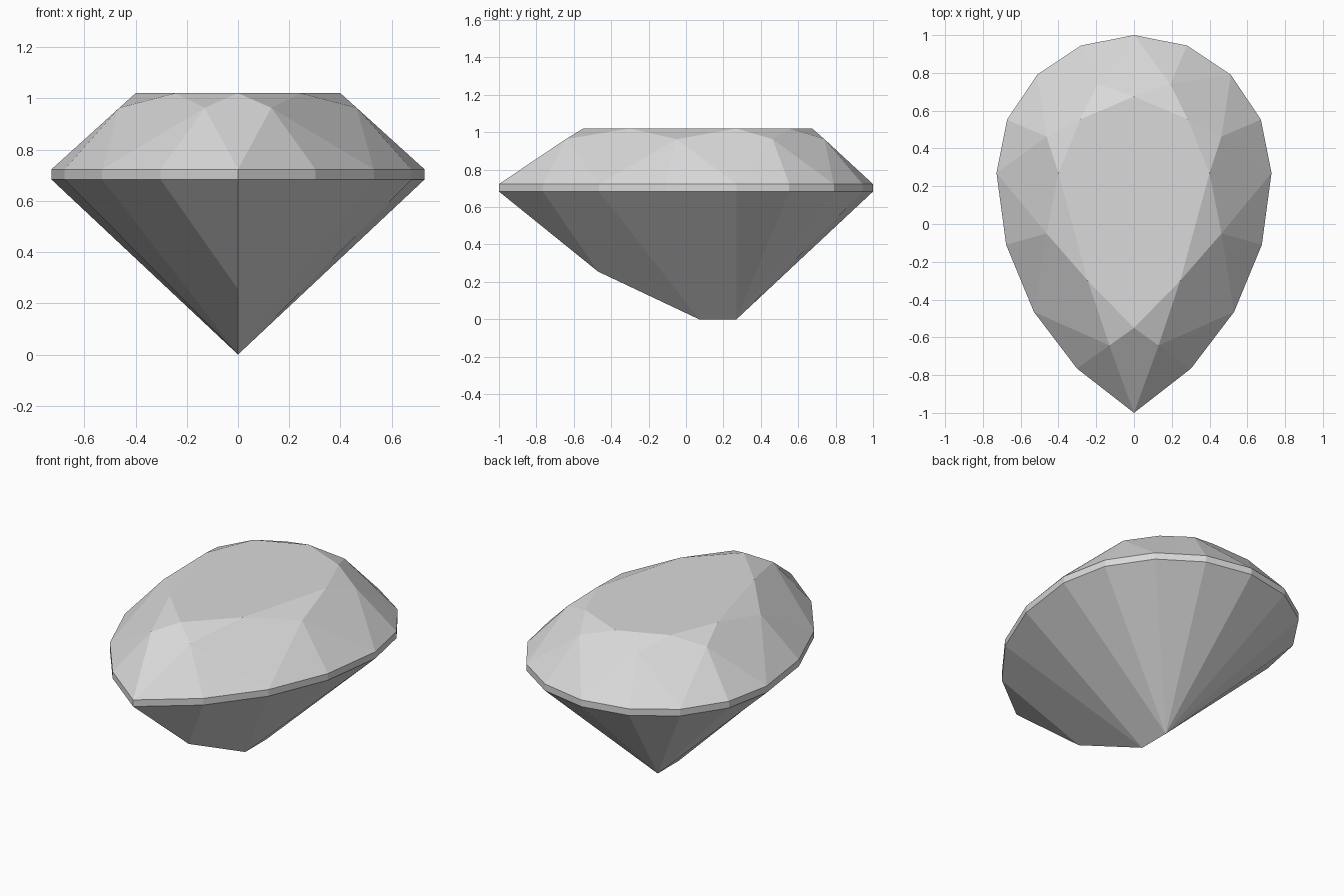
import bpy
import bmesh

cube = bpy.data.objects.get("Cube")
if cube:
    bpy.data.objects.remove(cube, do_unlink=True)

# Colour
grey = bpy.data.materials.new("pale_grey")
grey.use_nodes = True
colour = (0.7, 0.7, 0.7, 1)
grey.diffuse_color = colour
grey.node_tree.nodes["Principled BSDF"].inputs["Base Color"].default_value = colour

# Half outlines on the +x side, from the rounded back to the pointed front
GIRDLE = [(0, 1), (0.28, 0.945), (0.513, 0.79), (0.672, 0.552), (0.728, 0.27),
          (0.677, -0.11), (0.53, -0.465), (0.302, -0.765), (0, -1)]
TABLE = [(0, 0.675), (0.283, 0.555), (0.4, 0.27), (0.245, -0.3), (0, -0.55)]
STAR = [(0.193, 0.74), (0.463, 0.463), (0.463, -0.05), (0.13, -0.643)]
TABLE_Z, STAR_Z, GIRDLE_TOP, GIRDLE_LOW = 1.02, 0.963, 0.723, 0.683


def ring(bm, half, z):
    """Mirror a half outline into a closed ring of vertices."""
    other = [(-x, y) for x, y in reversed(half) if x > 0]
    return [bm.verts.new((x, y, z)) for x, y in half + other]


bm = bmesh.new()
table = ring(bm, TABLE, TABLE_Z)
star = ring(bm, STAR, STAR_Z)
top = ring(bm, GIRDLE, GIRDLE_TOP)
low = ring(bm, GIRDLE, GIRDLE_LOW)

# Crown: table, star triangles, kites and girdle triangles
bm.faces.new(table)
for i in range(8):
    t, s, g = table[i], star[i], top[2 * i]
    mid, after = top[2 * i + 1], top[(2 * i + 2) % 16]
    bm.faces.new((t, s, table[(i + 1) % 8]))
    bm.faces.new((t, star[i - 1], g, s))
    bm.faces.new((g, mid, s))
    bm.faces.new((mid, after, s))

# Girdle band
for i in range(16):
    j = (i + 1) % 16
    bm.faces.new((top[i], low[i], low[j], top[j]))

# Pavilion: each girdle point runs down to one of three keel points
front, middle, back = [bm.verts.new((0, y, z))
                       for y, z in ((-0.47, 0.255), (0.07, 0), (0.27, 0))]
target = [back] * 5 + [middle] * 2 + [front] * 3 + [middle] * 2 + [back] * 4
for i in range(16):
    j = (i + 1) % 16
    corners = [low[i], low[j], target[j]]
    if target[i] is not target[j]:
        corners.append(target[i])
    bm.faces.new(corners)

bmesh.ops.recalc_face_normals(bm, faces=bm.faces)
mesh = bpy.data.meshes.new("pear_cut_gem")
bm.to_mesh(mesh)
bm.free()
mesh.materials.append(grey)
gem = bpy.data.objects.new("pear_cut_gem", mesh)
bpy.context.collection.objects.link(gem)
